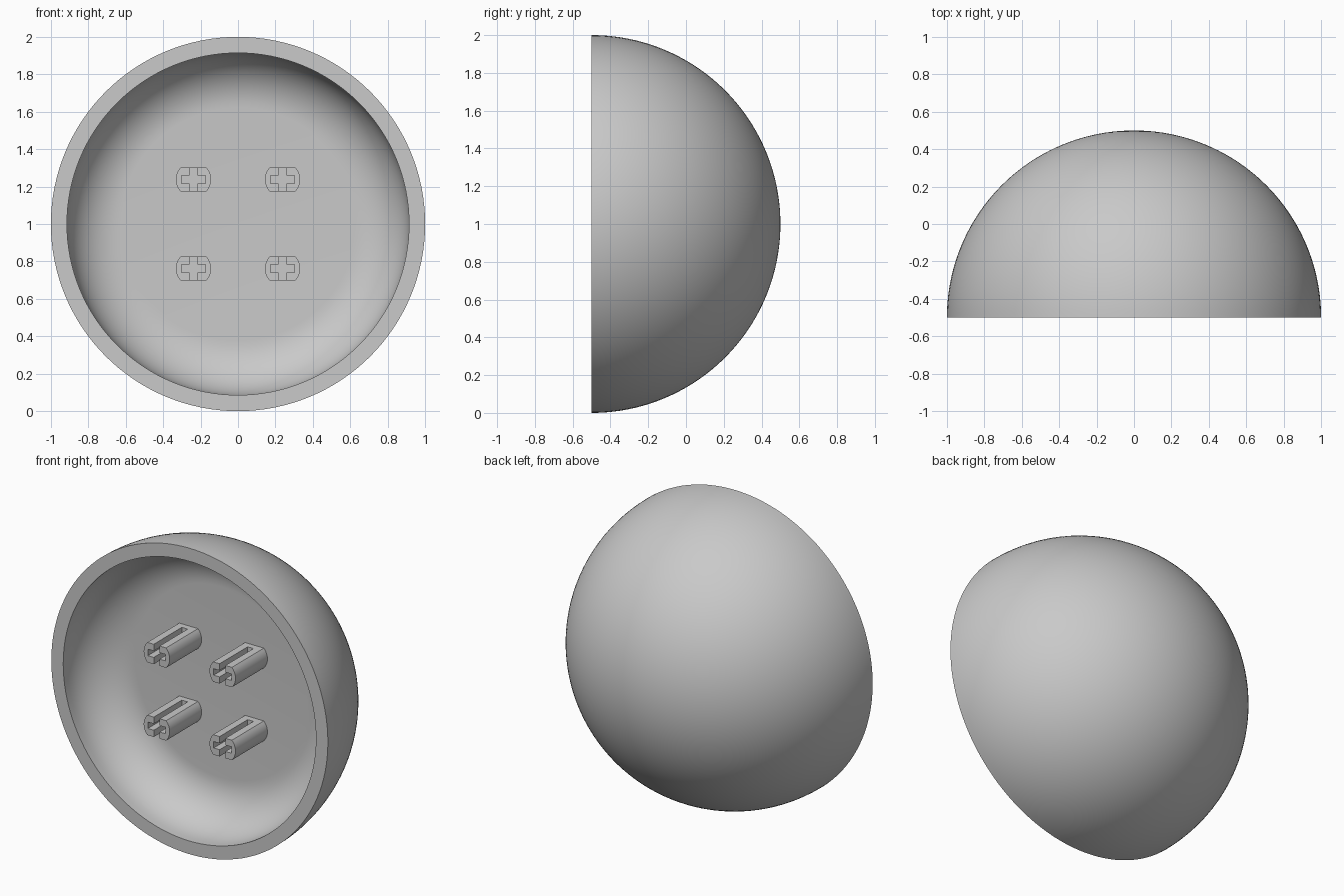
import bpy, bmesh
from math import sin, cos, pi, tau, asin, radians
from mathutils import Vector

cube = bpy.data.objects.get("Cube")
if cube:
    bpy.data.objects.remove(cube, do_unlink=True)

grey = bpy.data.materials.new("plain_grey")
grey.use_nodes = True
grey.diffuse_color = (0.585, 0.585, 0.585, 1)
grey.node_tree.nodes["Principled BSDF"].inputs["Base Color"].default_value = grey.diffuse_color

RIM_Y, CENTRE_Z = -0.5, 1.0
INNER_R, FILLET, DEPTH = 0.914, 0.29, 0.33


def finish(bm, name):
    bmesh.ops.recalc_face_normals(bm, faces=bm.faces)
    mesh = bpy.data.meshes.new(name)
    bm.to_mesh(mesh)
    bm.free()
    mesh.materials.append(grey)
    obj = bpy.data.objects.new(name, mesh)
    bpy.context.collection.objects.link(obj)
    bpy.ops.object.select_all(action='DESELECT')
    obj.select_set(True)
    bpy.context.view_layer.objects.active = obj
    bpy.ops.object.shade_smooth_by_angle(angle=radians(30))


# Domed shell: outer quarter arc, flat rim, straight wall, filleted flat floor
def arc(cx, cy, r, start, end, n):
    angles = [start + (end - start) * i / n for i in range(n + 1)]
    return [(cx + r * cos(a), cy + r * sin(a)) for a in angles]


profile = arc(0, 0, 1, pi / 2, 0, 40)
profile.append((INNER_R, 0))
profile += arc(INNER_R - FILLET, DEPTH - FILLET, FILLET, 0, pi / 2, 14)
profile.append((0, DEPTH))

bm = bmesh.new()
verts = [bm.verts.new((r, RIM_Y + y, CENTRE_Z)) for r, y in profile]
edges = [bm.edges.new(pair) for pair in zip(verts, verts[1:])]
bmesh.ops.spin(bm, geom=verts + edges, cent=(0, 0, CENTRE_Z), axis=(0, 1, 0),
               angle=tau, steps=128, use_duplicate=False)
bmesh.ops.remove_doubles(bm, verts=bm.verts, dist=0.0001)
finish(bm, "domed_shell")


# Pegs: round posts with flattened top and bottom and a cross-shaped socket
PEG_R, HALF_H, SLOT, ARM = 0.094, 0.065, 0.021, 0.064
SOCKET_END = DEPTH - 0.04
flat = asin(HALF_H / PEG_R)
side = arc(0, 0, PEG_R, -flat, flat, 10)


def prism(bm, outline, cx, cz, front, back):
    face = bm.faces.new([bm.verts.new((cx + x, RIM_Y + front, cz + z)) for x, z in outline])
    extruded = bmesh.ops.extrude_face_region(bm, geom=[face], use_keep_orig=True)["geom"]
    moved = [v for v in extruded if isinstance(v, bmesh.types.BMVert)]
    bmesh.ops.translate(bm, verts=moved, vec=Vector((0, back - front, 0)))


def make_peg(name, cx, cz):
    bm = bmesh.new()
    half = side + [(SLOT, HALF_H), (SLOT, SLOT), (ARM, SLOT),
                   (ARM, -SLOT), (SLOT, -SLOT), (SLOT, -HALF_H)]
    prism(bm, half, cx, cz, 0, SOCKET_END)
    prism(bm, [(-x, z) for x, z in half], cx, cz, 0, SOCKET_END)
    # Solid root that closes the socket
    prism(bm, side + [(-x, -z) for x, z in side], cx, cz, SOCKET_END, DEPTH + 0.01)
    finish(bm, name)


for sx, lr in ((-1, "right"), (1, "left")):
    for sz, tb in ((-1, "lower"), (1, "upper")):
        make_peg(f"{tb}_{lr}_peg", sx * 0.238, CENTRE_Z + sz * 0.238)
